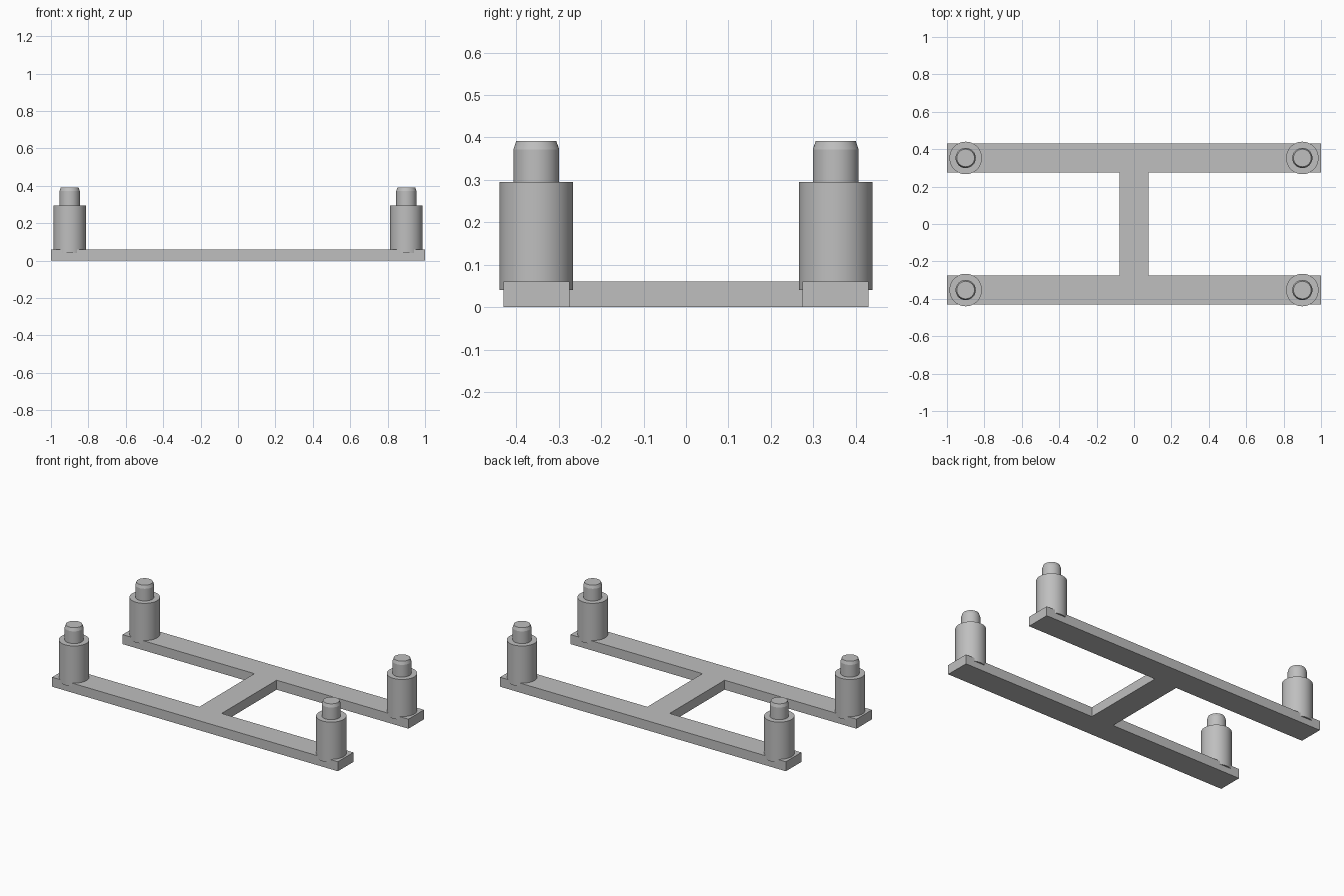
import bpy
import bmesh
from math import cos, sin, tau, radians

cube = bpy.data.objects.get("Cube")
if cube:
    bpy.data.objects.remove(cube, do_unlink=True)

grey = bpy.data.materials.new("plain grey")
grey.use_nodes = True
colour = (0.52, 0.52, 0.52, 1)
grey.diffuse_color = colour
grey.node_tree.nodes["Principled BSDF"].inputs["Base Color"].default_value = colour

BAR_IN, BAR_OUT = 0.275, 0.43
WEB = 0.078
THICK = 0.06
SIDES = 48


def add_object(name, bm):
    bmesh.ops.recalc_face_normals(bm, faces=bm.faces)
    mesh = bpy.data.meshes.new(name)
    bm.to_mesh(mesh)
    bm.free()
    mesh.materials.append(grey)
    obj = bpy.data.objects.new(name, mesh)
    bpy.context.collection.objects.link(obj)
    return obj


# H-shaped base plate: one outline, extruded upward
quarter = [(1, BAR_OUT), (1, BAR_IN), (WEB, BAR_IN)]
outline = (quarter + [(x, -y) for x, y in reversed(quarter)]
           + [(-x, -y) for x, y in quarter] + [(-x, y) for x, y in reversed(quarter)])
bm = bmesh.new()
face = bm.faces.new([bm.verts.new((x, y, 0)) for x, y in outline])
top = bmesh.ops.extrude_face_region(bm, geom=[face])["geom"]
bmesh.ops.translate(bm, vec=(0, 0, THICK),
                    verts=[v for v in top if isinstance(v, bmesh.types.BMVert)])
add_object("base_plate", bm)

# Stepped post with a chamfered pin, sunk slightly into the plate
profile = [(0.087, 0.04), (0.087, 0.295), (0.054, 0.295), (0.054, 0.372), (0.047, 0.392)]


def add_post(name, cx, cy):
    bm = bmesh.new()
    rings = [[bm.verts.new((r * cos(tau * i / SIDES), r * sin(tau * i / SIDES), z))
              for i in range(SIDES)] for r, z in profile]
    for low, high in zip(rings, rings[1:]):
        for i in range(SIDES):
            j = (i + 1) % SIDES
            bm.faces.new((low[i], low[j], high[j], high[i]))
    bm.faces.new(rings[0])
    bm.faces.new(rings[-1])
    post = add_object(name, bm)
    post.location = (cx, cy, 0)
    bpy.ops.object.select_all(action="DESELECT")
    post.select_set(True)
    bpy.context.view_layer.objects.active = post
    bpy.ops.object.shade_smooth_by_angle(angle=radians(15))


for side, sx in (("left", 1), ("right", -1)):
    for end, sy in (("front", -1), ("back", 1)):
        add_post(f"{end}_{side}_post", sx * 0.9, sy * 0.353)
